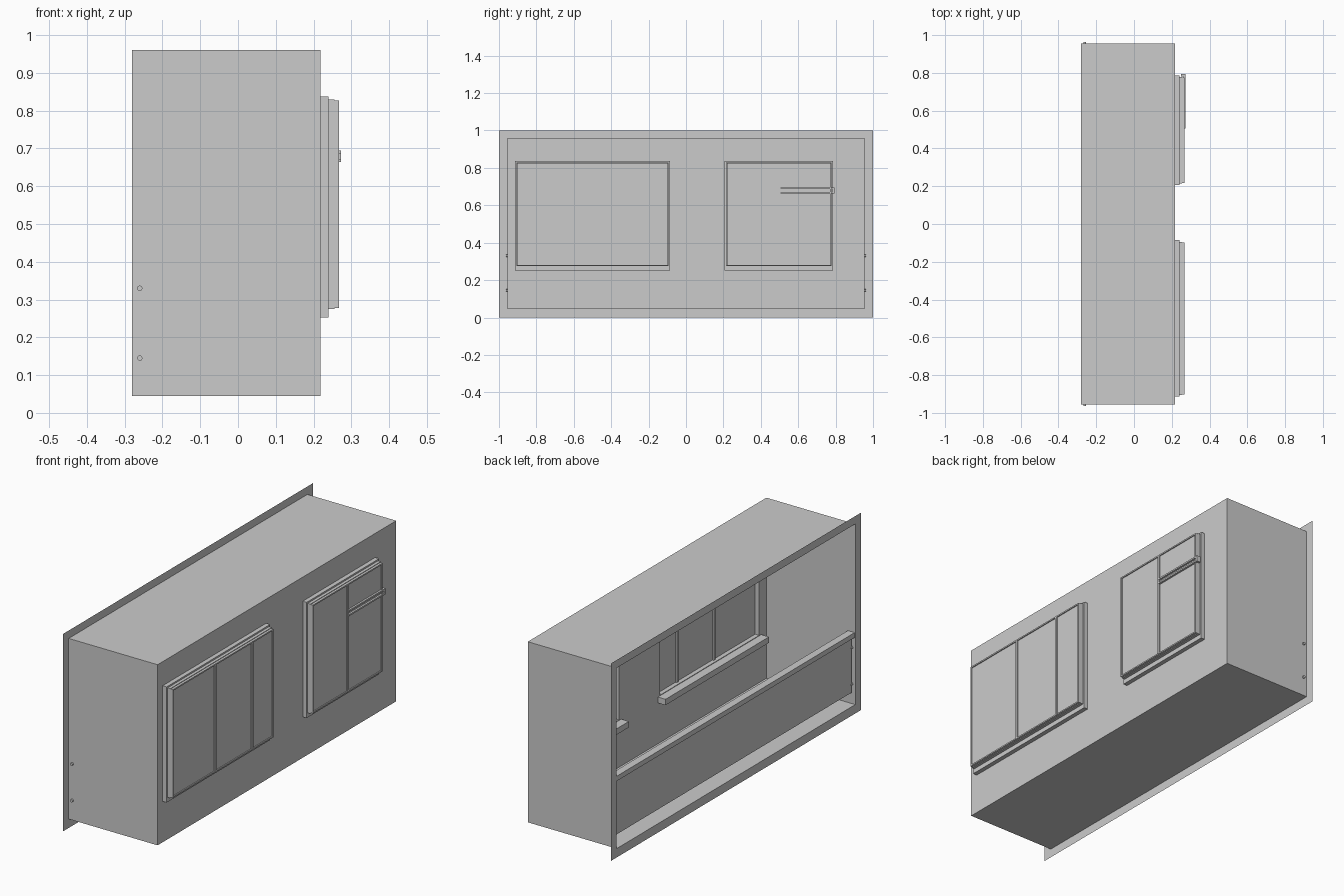
import bpy, bmesh, math
from mathutils import Matrix

old = bpy.data.objects.get("Cube")
if old:
    bpy.data.objects.remove(old, do_unlink=True)

grey = bpy.data.materials.new("plain_grey")
grey.use_nodes = True
grey.diffuse_color = (0.6, 0.6, 0.6, 1)
grey.node_tree.nodes["Principled BSDF"].inputs["Base Color"].default_value = (0.6, 0.6, 0.6, 1)

BACK, FRONT = -0.28, 0.218      # shell depth along x
Y, Z0, Z1 = 0.955, 0.045, 0.96  # shell half length, floor and ceiling


def finish(name, bm):
    bmesh.ops.remove_doubles(bm, verts=bm.verts, dist=1e-5)
    mesh = bpy.data.meshes.new(name)
    bm.to_mesh(mesh)
    bm.free()
    mesh.materials.append(grey)
    ob = bpy.data.objects.new(name, mesh)
    bpy.context.collection.objects.link(ob)
    return ob


def box(name, x, y, z):
    bm = bmesh.new()
    bmesh.ops.create_cube(bm, size=1)
    for v in bm.verts:
        v.co = [r[0] if c < 0 else r[1] for c, r in zip(v.co, (x, y, z))]
    return finish(name, bm)


def sheet(name, x, ys, zs, holes, facing):
    """Flat wall at x, split along ys and zs, leaving out the hole cells."""
    bm = bmesh.new()
    for i in range(len(ys) - 1):
        for j in range(len(zs) - 1):
            if (i, j) in holes:
                continue
            loop = [(ys[i], zs[j]), (ys[i + 1], zs[j]), (ys[i + 1], zs[j + 1]), (ys[i], zs[j + 1])]
            bm.faces.new([bm.verts.new((x, *p)) for p in loop[::facing]])
    return finish(name, bm)


def rect(x, y, z, inset):
    a, b, c, d = y[0] + inset, y[1] - inset, z[0] + inset, z[1] - inset
    return [(x, a, c), (x, b, c), (x, b, d), (x, a, d)]


def sweep(name, y, z, profile, closed=True):
    """Mitred rectangular frame from (x, inset) profile points."""
    bm = bmesh.new()
    rings = [[bm.verts.new(p) for p in rect(x, y, z, inset)] for x, inset in profile]
    pairs = list(zip(rings, rings[1:] + rings[:1]))
    for r, s in pairs if closed else pairs[:-1]:
        for k in range(4):
            n = (k + 1) % 4
            bm.faces.new((r[k], r[n], s[n], s[k]))
    if closed:
        bmesh.ops.recalc_face_normals(bm, faces=bm.faces)
    return finish(name, bm)


# Open-backed shell: four thin sides, flange and front wall with two openings
sweep("shell_sides", (-Y, Y), (Z0, Z1), [(BACK, 0), (FRONT, 0)], closed=False)
sheet("back_flange", BACK, [-1, -Y, Y, 1], [0, Z0, Z1, 1], {(1, 1)}, -1)

WINDOW_Z = (0.267, 0.838)
windows = {"wide": ((-0.914, -0.086), (-0.56, -0.265)),
           "narrow": ((0.207, 0.787), (0.5,))}
IN = 0.013
cuts = [-Y]
for (a, b), _ in windows.values():
    cuts += [a + IN, b - IN]
sheet("front_wall", FRONT, cuts + [Y], [Z0, WINDOW_Z[0] + IN, WINDOW_Z[1] - IN, Z1],
      {(1, 1), (3, 1)}, 1)

# Windows: stepped frame, panes, mullions and inside sill
for kind, (span, bars) in windows.items():
    sweep(kind + "_window_frame", span, WINDOW_Z,
          [(FRONT, 0), (0.24, 0), (0.24, 0.008), (0.255, 0.008), (0.255, 0.011),
           (0.267, 0.011), (0.267, 0.018), (FRONT, 0.018)])
    lo, hi = WINDOW_Z[0] + 0.015, WINDOW_Z[1] - 0.015
    edges = [span[0] + 0.015, *bars, span[1] - 0.015]
    for i, (a, b) in enumerate(zip(edges, edges[1:])):
        box(f"{kind}_window_pane_{i + 1}", (0.24, 0.262), (a, b), (lo, hi))
    for i, y in enumerate(bars):
        box(f"{kind}_window_mullion_{i + 1}", (0.232, 0.268), (y - 0.006, y + 0.006), (lo, hi))
    box(kind + "_window_sill", (0.175, 0.24), (span[0], span[1]), (0.252, 0.282))

# Guard bar pair across the narrow window's opening sash
for i, z in enumerate((0.668, 0.69)):
    box(f"sash_guard_bar_{i + 1}", (0.262, 0.272), (0.505, 0.792), (z - 0.004, z + 0.004))
box("sash_guard_bracket", (0.25, 0.272), (0.782, 0.794), (0.664, 0.694))

# Balustrade across the open back
box("balustrade_panel", (-0.265, -0.255), (-0.945, 0.945), (0.105, 0.39))
box("balustrade_rail", (BACK + 0.002, -0.24), (-0.953, 0.953), (0.385, 0.41))

# Fixing bolts through the end walls
for side in (-1, 1):
    for level, z in (("lower", 0.145), ("upper", 0.33)):
        bm = bmesh.new()
        bmesh.ops.create_cone(bm, cap_ends=True, segments=12, radius1=0.007, radius2=0.007, depth=0.02,
                              matrix=Matrix.Translation((-0.26, side * 0.953, z))
                              @ Matrix.Rotation(math.pi / 2, 4, "X"))
        finish(f"{'left' if side > 0 else 'right'}_{level}_bolt", bm)
